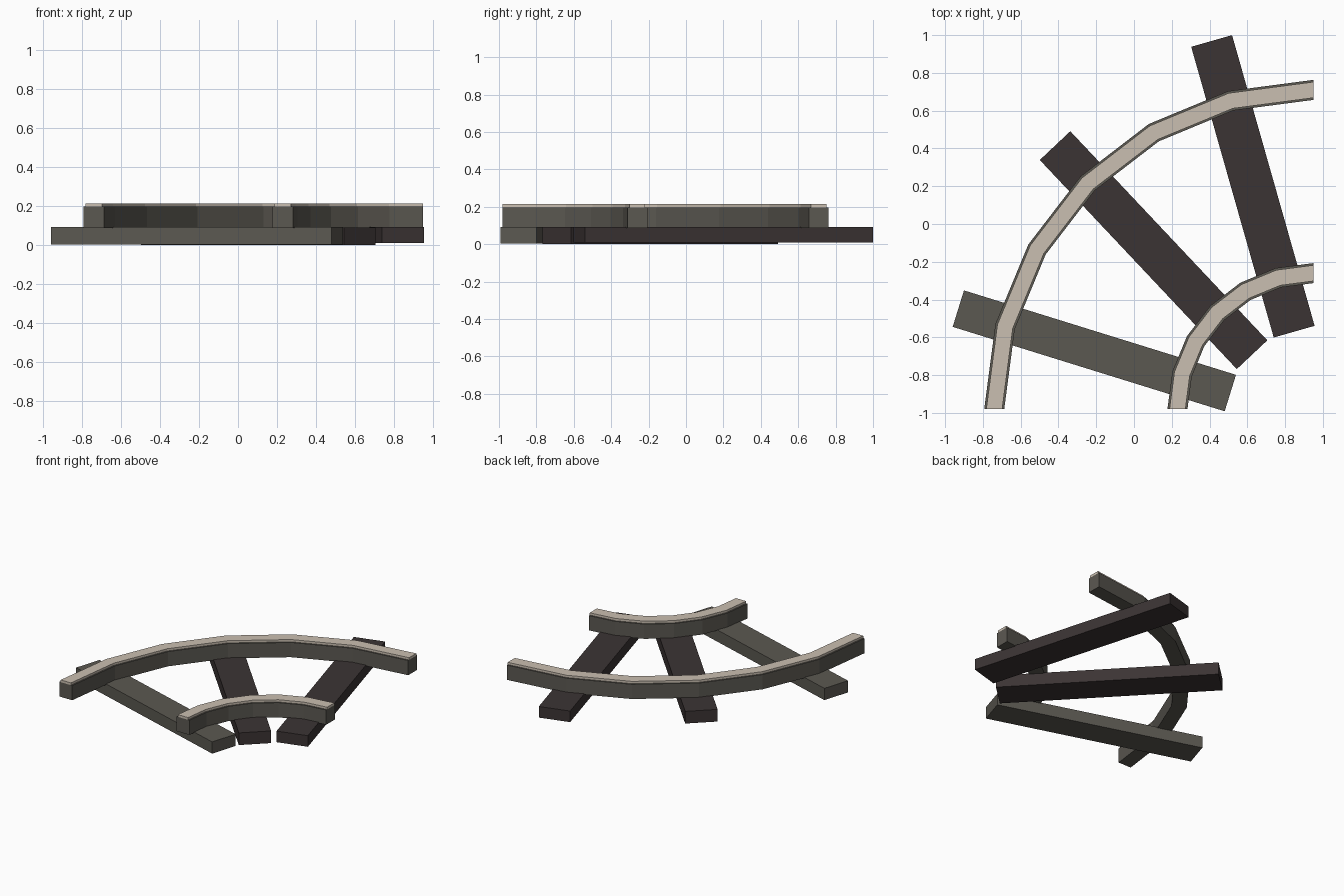
import bpy, bmesh, math
from mathutils import Vector

if "Cube" in bpy.data.objects:
    bpy.data.objects.remove(bpy.data.objects["Cube"])


def material(name, rgb):
    m = bpy.data.materials.new(name)
    m.diffuse_color = (*rgb, 1)
    m.use_nodes = True
    m.node_tree.nodes["Principled BSDF"].inputs["Base Color"].default_value = m.diffuse_color
    return m


STEEL = material("weathered_steel", (0.105, 0.098, 0.083))
WOOD = material("dark_wood", (0.044, 0.034, 0.034))
POLISHED = material("worn_rail_top", (0.59, 0.52, 0.44))

CENTRE = Vector((0.95, -0.98))  # shared centre of the curved rails


def finish(name, bm, mat):
    bmesh.ops.recalc_face_normals(bm, faces=bm.faces)
    mesh = bpy.data.meshes.new(name)
    bm.to_mesh(mesh)
    bm.free()
    mesh.materials.append(mat)
    bpy.context.collection.objects.link(bpy.data.objects.new(name, mesh))


def arc_bar(name, radius, section, mat, steps=6):
    """Sweep a (radial offset, z) section through a quarter turn."""
    bm = bmesh.new()
    rings = []
    for i in range(steps + 1):
        a = math.pi - i * math.pi / 2 / steps
        rings.append([bm.verts.new((CENTRE.x + (radius + o) * math.cos(a),
                                    CENTRE.y + (radius + o) * math.sin(a), z))
                      for o, z in section])
    n = len(section)
    for r, s in zip(rings, rings[1:]):
        for k in range(n):
            bm.faces.new((r[k], r[(k + 1) % n], s[(k + 1) % n], s[k]))
    bm.faces.new(rings[0])
    bm.faces.new(rings[-1])
    finish(name, bm, mat)


def sleeper(name, start, end, width, z0, z1, mat):
    """Flat beam between two points."""
    a, b = Vector(start), Vector(end)
    d = (b - a).normalized()
    side = Vector((-d.y, d.x)) * width / 2
    bm = bmesh.new()
    base = bm.faces.new([bm.verts.new((*p, z0))
                         for p in (a - side, b - side, b + side, a + side)])
    top = bmesh.ops.extrude_face_region(bm, geom=[base])["geom"]
    for v in top:
        if isinstance(v, bmesh.types.BMVert):
            v.co.z = z1
    finish(name, bm, mat)


# Curved rails, each with a narrower worn strip on top
BODY = [(-0.053, 0.087), (0.053, 0.087), (0.053, 0.197), (-0.053, 0.197)]
CAP = [(-0.042, 0.197), (0.042, 0.197), (0.042, 0.214), (-0.042, 0.214)]
for label, radius in (("outer", 1.69), ("inner", 0.72)):
    arc_bar(label + "_rail", radius, BODY, STEEL)
    arc_bar(label + "_rail_top", radius, CAP, POLISHED)

# Uneven sleepers under the rails
sleeper("front_sleeper", (-0.93, -0.448), (0.51, -0.895), 0.202, 0.004, 0.092, STEEL)
sleeper("middle_sleeper", (-0.418, 0.415), (0.625, -0.692), 0.222, 0.0, 0.091, WOOD)
sleeper("back_sleeper", (0.411, 0.969), (0.848, -0.57), 0.225, 0.01, 0.093, WOOD)
